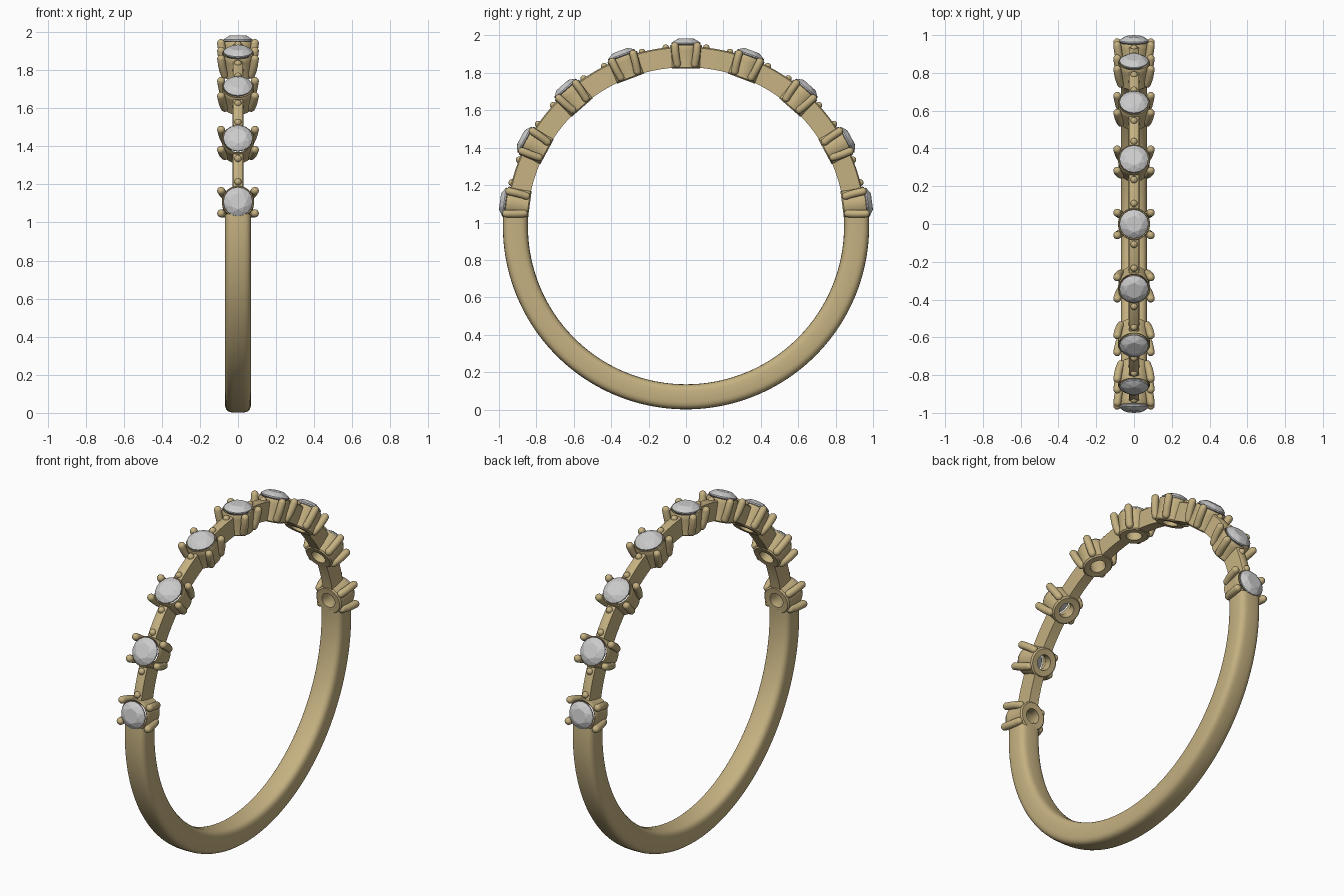
import bpy, bmesh, math
from mathutils import Matrix, Vector

if "Cube" in bpy.data.objects:
    bpy.data.objects.remove(bpy.data.objects["Cube"])

CZ = 0.98                    # height of the ring centre
STEP = math.radians(20.6)    # angle between stones


def material(name, col):
    m = bpy.data.materials.new(name)
    m.diffuse_color = col
    m.use_nodes = True
    m.node_tree.nodes["Principled BSDF"].inputs["Base Color"].default_value = m.diffuse_color
    return m


gold = material("gold", (0.56, 0.44, 0.22, 1))
stone_mat = material("stone", (0.55, 0.55, 0.57, 1))


def loft(bm, rings, loop=False):
    """Skin a list of equal-size point rings; cap the ends unless looped."""
    vs = [[bm.verts.new(p) for p in r] for r in rings]
    n = len(vs[0])
    pairs = list(zip(vs, vs[1:])) + ([(vs[-1], vs[0])] if loop else [])
    for a, b in pairs:
        for i in range(n):
            j = (i + 1) % n
            bm.faces.new((a[i], a[j], b[j], b[i]))
    if not loop:
        bm.faces.new(vs[0])
        bm.faces.new(vs[-1])


def circle(cx, cy, z, r, n):
    return [(cx + r * math.cos(2 * math.pi * i / n),
             cy + r * math.sin(2 * math.pi * i / n), z) for i in range(n)]


def finish(bm, name, mat, smooth=40):
    bmesh.ops.recalc_face_normals(bm, faces=bm.faces)
    me = bpy.data.meshes.new(name)
    for f in bm.faces:
        f.smooth = bool(smooth)
    if smooth:
        for e in bm.edges:
            if len(e.link_faces) == 2:
                e.smooth = e.calc_face_angle() < math.radians(smooth)
    bm.to_mesh(me)
    bm.free()
    me.materials.append(mat)
    return me


def place(me, name, angle):
    """Local z points radially outward, local y runs along the band."""
    ob = bpy.data.objects.new(name, me)
    bpy.context.collection.objects.link(ob)
    ob.matrix_world = Matrix.Translation((0, 0, CZ)) @ Matrix.Rotation(-angle, 4, 'X')


def arc(section, a0, a1, n):
    """Sweep a closed (x, radius) section around the finger."""
    bm = bmesh.new()
    rings = []
    for i in range(n + 1):
        a = a0 + (a1 - a0) * i / n
        rings.append([(x, r * math.sin(a), r * math.cos(a)) for x, r in section])
    loft(bm, rings)
    return bm


def rounded(hw, ht, rc, power, n=32):
    pts = []
    for i in range(n):
        t = 2 * math.pi * i / n
        c, s = math.cos(t), math.sin(t)
        pts.append((hw * math.copysign(abs(c) ** (2 / power), c),
                    rc + ht * math.copysign(abs(s) ** (2 / power), s)))
    return pts


# Lower plain band
first = 4 * STEP + math.radians(3.8)
shank = finish(arc(rounded(0.069, 0.067, 0.912, 3.6), first, 2 * math.pi - first, 96),
               "band", gold)
place(shank, "band", 0)

# Narrow bridge between neighbouring stones, with a bead post at each end
gap = math.radians(4.4)
bm = arc([(-0.03, 0.85), (0.03, 0.85), (0.026, 0.955), (0.018, 0.961),
          (-0.018, 0.961), (-0.026, 0.955)], gap, STEP - gap, 8)
bridge = finish(bm, "bridge", gold)


def pin(bm, path, rad, dx, dy):
    """Round-ended post; path holds (distance from axis, height)."""
    (d0, z0), (d1, z1) = path[0], path[-1]
    caps = [(math.sin(t), math.cos(t)) for t in (0.1, 0.4, 0.8, 1.2)]
    rows = [(d0, z0 - rad * c, rad * s) for s, c in caps]
    rows += [(d, z, rad) for d, z in path]
    rows += [(d1, z1 + rad * c, rad * s) for s, c in reversed(caps)]
    loft(bm, [circle(d * dx, d * dy, z, r, 14) for d, z, r in rows])


# Setting: hollow collar plus four claws
bm = bmesh.new()
profile = [(0.042, 0.845), (0.074, 0.843), (0.082, 0.85), (0.081, 0.89), (0.084, 0.94),
           (0.085, 0.965), (0.082, 0.97), (0.077, 0.968), (0.074, 0.955), (0.042, 0.89)]
loft(bm, [circle(0, 0, z, r, 40) for r, z in profile], loop=True)
for sx in (-1, 1):
    for sy in (-1, 1):
        pin(bm, [(0.084, 0.868), (0.093, 0.89), (0.1, 0.92), (0.107, 0.962)], 0.021,
            0.83 * sx, 0.56 * sy)
setting = finish(bm, "setting", gold)

# Bead post beside a stone
bm = bmesh.new()
pin(bm, [(0.106, 0.9), (0.108, 0.953)], 0.019, 0, 1)
bead = finish(bm, "bead", gold)

# Faceted round stone: table, crown, girdle, pavilion
bm = bmesh.new()
pts = (circle(0, 0, 1.003, 0.043, 8) + circle(0, 0, 0.981, 0.077, 16)
       + circle(0, 0, 0.974, 0.077, 16) + [(0, 0, 0.905)])
turn = Matrix.Rotation(math.pi / 8, 3, 'Z')
pts += [tuple(turn @ Vector(p)) for p in circle(0, 0, 0.994, 0.061, 8)]
for p in pts:
    bm.verts.new(p)
res = bmesh.ops.convex_hull(bm, input=bm.verts)
bmesh.ops.dissolve_limit(bm, angle_limit=0.01, verts=bm.verts, edges=bm.edges)
stone = finish(bm, "stone", stone_mat, smooth=0)

# Repeat around the upper arc
for k in range(-4, 5):
    place(setting, "setting", k * STEP)
    place(stone, "stone", k * STEP)
    if k < 4:
        place(bridge, "bridge", k * STEP)
        place(bead, "bead", k * STEP)
    if k > -4:
        bm_angle = k * STEP
        place(bead, "bead", bm_angle)
        ob = bpy.context.collection.objects[-1]
        ob.matrix_world = ob.matrix_world @ Matrix.Rotation(math.pi, 4, 'Z')
